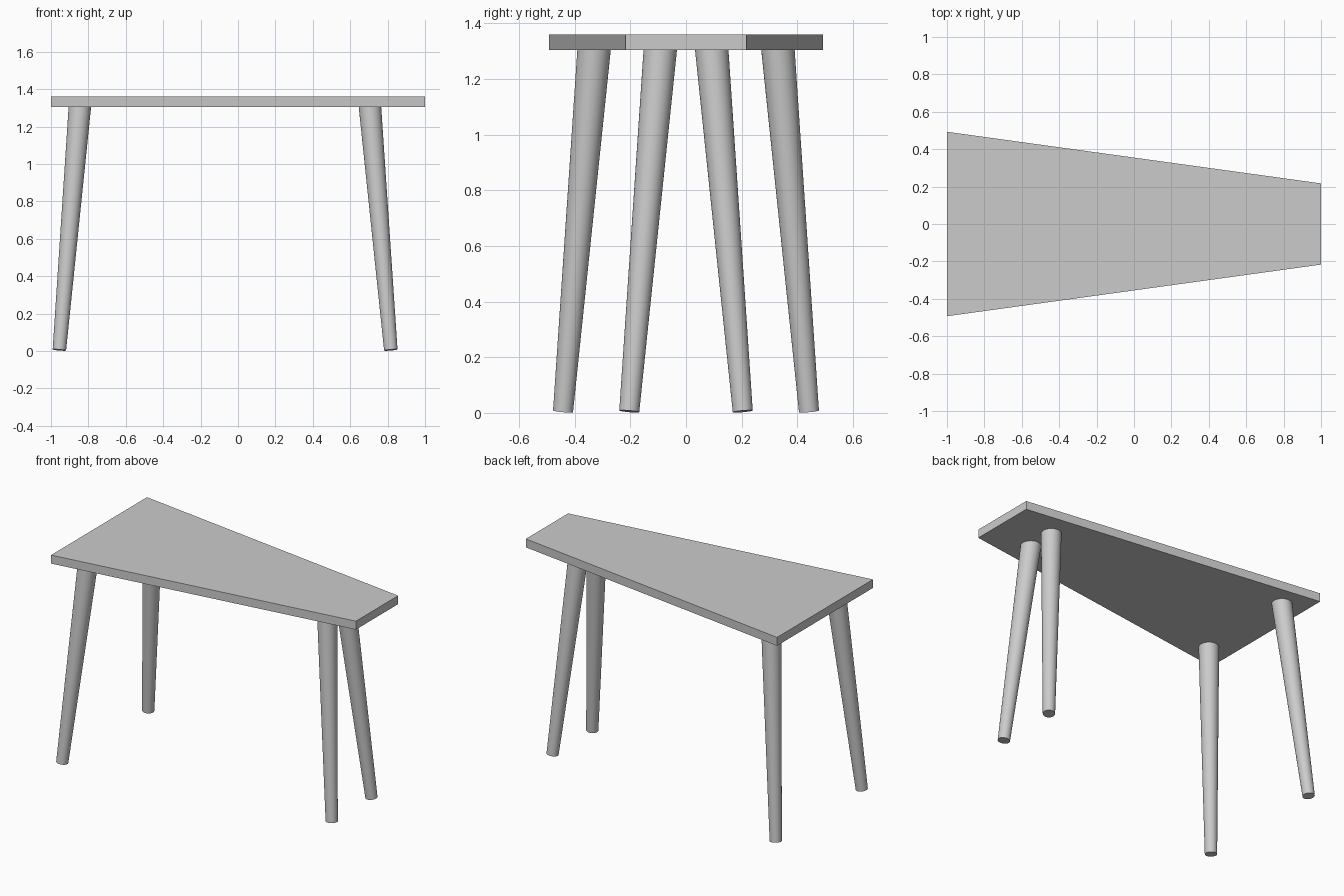
import bpy, bmesh, math
from mathutils import Vector

if "Cube" in bpy.data.objects:
    bpy.data.objects.remove(bpy.data.objects["Cube"])

# tapered table top: trapezoid outline extruded upward
bm = bmesh.new()
outline = [(-1, -0.493), (1, -0.217), (1, 0.217), (-1, 0.493)]
face = bm.faces.new([bm.verts.new((x, y, 1.305)) for x, y in outline])
ext = bmesh.ops.extrude_face_region(bm, geom=[face])
bmesh.ops.translate(bm, vec=(0, 0, 0.055),
                    verts=[v for v in ext["geom"] if isinstance(v, bmesh.types.BMVert)])
bmesh.ops.recalc_face_normals(bm, faces=bm.faces)
mesh = bpy.data.meshes.new("table_top")
bm.to_mesh(mesh)
bm.free()
bpy.context.collection.objects.link(bpy.data.objects.new("table_top", mesh))


def leg(name, foot, top):
    """Tapered round leg, splayed, with ends square to its axis."""
    foot, top = Vector(foot), Vector(top)
    axis = top - foot
    bpy.ops.mesh.primitive_cone_add(vertices=48, radius1=0.036, radius2=0.06,
                                    depth=axis.length, location=(foot + top) / 2,
                                    rotation=axis.to_track_quat('Z', 'Y').to_euler())
    bpy.context.object.name = name
    bpy.ops.object.shade_smooth_by_angle(angle=math.radians(40))


# legs: a wide pair at the left end and a narrow pair at the right end
for side, s in (("front", -1), ("back", 1)):
    leg(side + "_left_leg", (-0.955, s * 0.442, 0.0055), (-0.845, s * 0.33, 1.312))
    leg(side + "_right_leg", (0.817, s * 0.204, 0.0055), (0.705, s * 0.092, 1.312))
